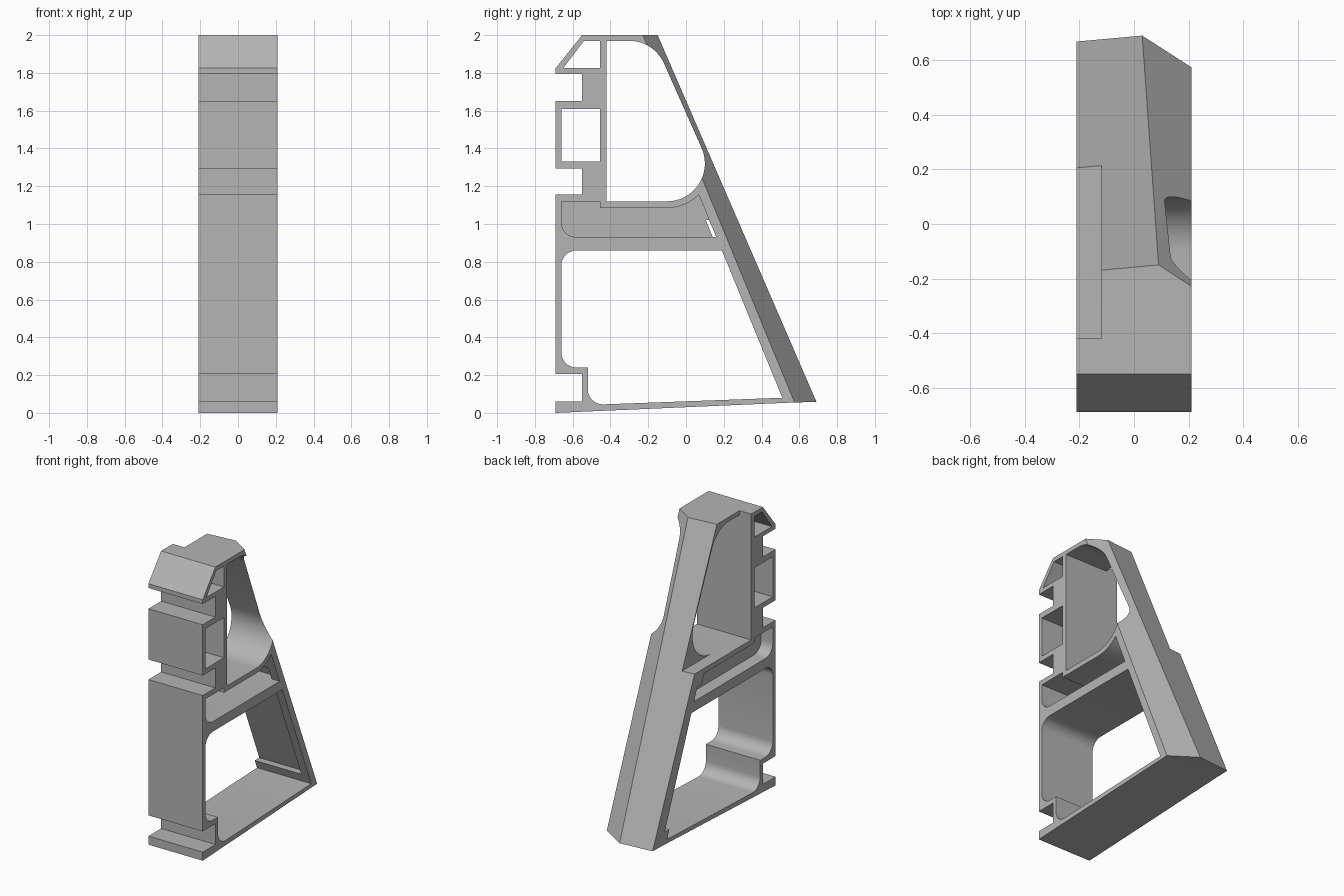
import bpy, bmesh
from math import cos, sin, radians
from mathutils import Vector

cube = bpy.data.objects.get("Cube")
if cube:
    bpy.data.objects.remove(cube)

HALF = 0.21    # half the width
STEP = -0.12   # where the upper side recess starts

grey = bpy.data.materials.new("plain grey")
grey.use_nodes = True
grey.diffuse_color = (0.46, 0.46, 0.46, 1)
grey.node_tree.nodes["Principled BSDF"].inputs["Base Color"].default_value = (0.46, 0.46, 0.46, 1)


def arc(cy, cz, r, a0, a1, n=12):
    """Points of an arc in the y-z plane, angles in degrees."""
    angles = [radians(a0 + (a1 - a0) * i / n) for i in range(n + 1)]
    return [(cy + r * cos(a), cz + r * sin(a)) for a in angles]


def extrude(name, profile, x0, x1):
    """Solid from a y-z profile, spanning x0 to x1."""
    bm = bmesh.new()
    face = bm.faces.new([bm.verts.new((x0, y, z)) for y, z in profile])
    moved = bmesh.ops.extrude_face_region(bm, geom=[face])["geom"]
    verts = [v for v in moved if isinstance(v, bmesh.types.BMVert)]
    bmesh.ops.translate(bm, verts=verts, vec=(x1 - x0, 0, 0))
    bmesh.ops.recalc_face_normals(bm, faces=bm.faces)
    mesh = bpy.data.meshes.new(name)
    bm.to_mesh(mesh)
    bm.free()
    obj = bpy.data.objects.new(name, mesh)
    bpy.context.collection.objects.link(obj)
    mesh.materials.append(grey)
    return obj


def slice_off(obj, a, b, c):
    """Remove everything behind the plane through three points."""
    a, b, c = Vector(a), Vector(b), Vector(c)
    normal = (b - a).cross(c - a).normalized()
    if normal.y < 0:
        normal = -normal
    bm = bmesh.new()
    bm.from_mesh(obj.data)
    cut = bmesh.ops.bisect_plane(bm, geom=bm.verts[:] + bm.edges[:] + bm.faces[:],
                                 plane_co=a, plane_no=normal, clear_outer=True)
    edges = [e for e in cut["geom_cut"] if isinstance(e, bmesh.types.BMEdge)]
    bmesh.ops.contextual_create(bm, geom=edges)
    bmesh.ops.recalc_face_normals(bm, faces=bm.faces)
    bm.to_mesh(obj.data)
    bm.free()


def cut_out(obj, profile, x0=-0.4, x1=0.4):
    """Cut an extruded profile out of the object."""
    cutter = extrude("cutter", profile, x0, x1)
    cutter.hide_render = True
    mod = obj.modifiers.new("cut", "BOOLEAN")
    mod.operation = "DIFFERENCE"
    mod.solver = "EXACT"
    mod.object = cutter
    bpy.context.view_layer.objects.active = obj
    bpy.ops.object.modifier_apply(modifier=mod.name)
    bpy.data.objects.remove(cutter)


# Solid body with the slotted front edge
F, S = -0.69, -0.55
outline = [(F, 0), (F, 0.06), (S, 0.06), (S, 0.205), (F, 0.205),
           (F, 1.155), (S, 1.155), (S, 1.295), (F, 1.295),
           (F, 1.65), (S, 1.65), (S, 1.795), (F, 1.795), (F, 1.825),
           (S, 2), (0.9, 2), (0.9, 0.064), (0.57, 0.055)]
frame = extrude("bracket_frame", outline, -HALF, HALF)

# Sloping back and its bevelled side
low, high = (0.03, 0.69, 0.06), (0.09, -0.15, 2)
slice_off(frame, low, high, (-HALF, 0.67, 0.055))
slice_off(frame, low, high, (HALF, 0.575, 0.055))

# Small front openings
cut_out(frame, [(-0.65, 1.825), (-0.455, 1.825), (-0.455, 1.97), (-0.54, 1.97)])
cut_out(frame, [(-0.66, 1.33), (-0.455, 1.33), (-0.455, 1.61), (-0.66, 1.61)])

# Rounded grip opening
cut_out(frame, [(-0.42, 1.97), (-0.42, 1.12)] + arc(-0.1, 1.32, 0.2, -90, 23, 16)
        + arc(-0.3, 1.77, 0.2, 23, 90))

# Side recess around the grip
cut_out(frame, [(-0.42, 1.12), (0.6, 1.12), (0.6, 2.2), (-0.42, 2.2)], -0.4, STEP)

# Middle opening, arched on one side and straight under the recess
mid_start = [(0.16, 0.93)] + arc(-0.58, 1.01, 0.08, -90, -180, 8) \
    + [(-0.66, 1.12), (-0.455, 1.12), (-0.455, 1.085)]
cut_out(frame, mid_start + arc(-0.1, 1.32, 0.235, -90, -45, 8) + [(0.07, 1.15)], STEP, 0.4)
cut_out(frame, mid_start + [(0.098, 1.085)], -0.4, STEP)

# Large lower opening
cut_out(frame, [(0.51, 0.08), (0.19, 0.86)] + arc(-0.58, 0.78, 0.08, 90, 180, 8)
        + arc(-0.58, 0.32, 0.08, 180, 270, 8) + [(-0.52, 0.24)]
        + arc(-0.44, 0.125, 0.08, 180, 270, 8))

# Shallow pockets on the inside of the back strut
for z0, z1 in ((0.14, 0.86), (0.93, 1.02)):
    y0, y1 = (0.543 - 0.41 * z for z in (z0, z1))
    cut_out(frame, [(y0 - 0.02, z0), (y0 + 0.05, z0), (y1 + 0.05, z1), (y1 - 0.02, z1)],
            -0.4, 0.15)

# Smooth the fillets and keep the edges crisp
bpy.ops.object.select_all(action="DESELECT")
frame.select_set(True)
bpy.context.view_layer.objects.active = frame
bpy.ops.object.shade_smooth_by_angle(angle=radians(20))
